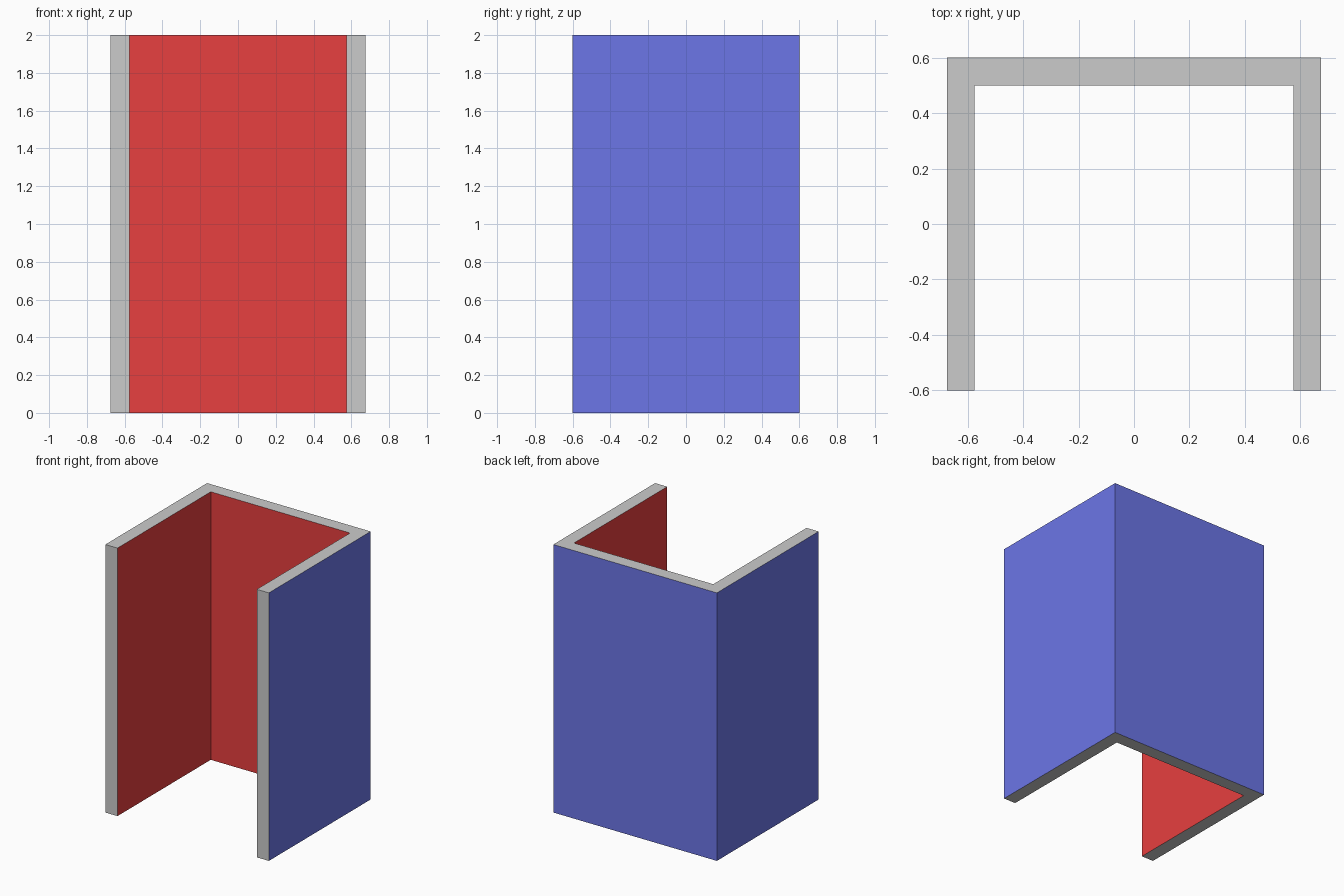
import bpy
import bmesh

if "Cube" in bpy.data.objects:
    bpy.data.objects.remove(bpy.data.objects["Cube"])

W, D, H, T = 0.675, 0.6, 2.0, 0.1  # half width, half depth, height, wall thickness


def material(name, colour):
    mat = bpy.data.materials.new(name)
    mat.diffuse_color = (*colour, 1.0)
    mat.use_nodes = True
    mat.node_tree.nodes["Principled BSDF"].inputs["Base Color"].default_value = mat.diffuse_color
    return mat


# U-shaped floor plan, counter-clockwise from the front of the left wall
plan = [(-W, -D), (-W + T, -D), (-W + T, D - T), (W - T, D - T),
        (W - T, -D), (W, -D), (W, D), (-W, D)]
# slot for each side face: 0 plain edge, 1 inside, 2 outside
paint = [0, 1, 1, 1, 0, 2, 2, 2]

bm = bmesh.new()
low = [bm.verts.new((x, y, 0)) for x, y in plan]
high = [bm.verts.new((x, y, H)) for x, y in plan]
bm.faces.new(low[::-1])
bm.faces.new(high)
for i, slot in enumerate(paint):
    j = (i + 1) % len(plan)
    bm.faces.new((low[i], low[j], high[j], high[i])).material_index = slot

# Three-sided wall shell with plain edges
mesh = bpy.data.meshes.new("wall_shell")
bm.to_mesh(mesh)
bm.free()
mesh.materials.append(None)
mesh.materials.append(material("inside_red", (0.8, 0.05, 0.05)))
mesh.materials.append(material("outside_blue", (0.15, 0.18, 0.8)))
bpy.context.collection.objects.link(bpy.data.objects.new("wall_shell", mesh))
